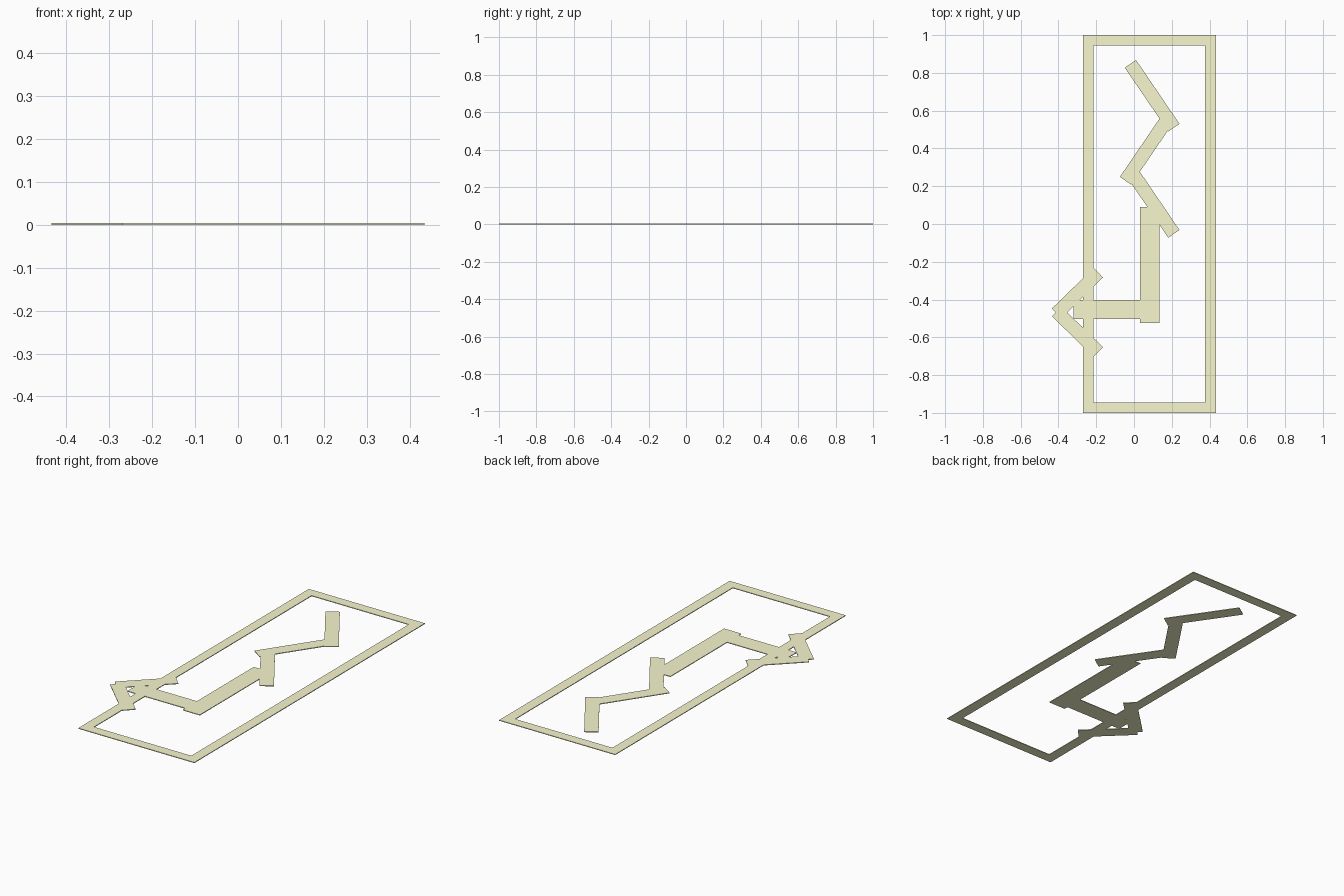
import bpy, bmesh
from mathutils import Vector

if "Cube" in bpy.data.objects:
    bpy.data.objects.remove(bpy.data.objects["Cube"])

T = 0.004  # sheet thickness

mat = bpy.data.materials.new("pale_olive")
mat.diffuse_color = (0.94, 0.94, 0.63, 1)
mat.use_nodes = True
mat.node_tree.nodes["Principled BSDF"].inputs["Base Color"].default_value = mat.diffuse_color


def finish(name, bm):
    bmesh.ops.recalc_face_normals(bm, faces=bm.faces)
    me = bpy.data.meshes.new(name)
    bm.to_mesh(me)
    bm.free()
    me.materials.append(mat)
    ob = bpy.data.objects.new(name, me)
    bpy.context.collection.objects.link(ob)
    return ob


def extrude_up(bm):
    res = bmesh.ops.extrude_face_region(bm, geom=bm.faces[:])
    verts = [g for g in res["geom"] if isinstance(g, bmesh.types.BMVert)]
    bmesh.ops.translate(bm, verts=verts, vec=(0, 0, T))


def bar(name, a, b, width):
    """Flat straight bar running from a to b."""
    a, b = Vector(a), Vector(b)
    d = (b - a).normalized()
    n = Vector((-d.y, d.x)) * width / 2
    bm = bmesh.new()
    bm.faces.new([bm.verts.new((p.x, p.y, 0)) for p in (a + n, a - n, b - n, b + n)])
    extrude_up(bm)
    return finish(name, bm)


# Rectangular border with mitred corners
def rect(bm, x0, x1, y0, y1):
    return [bm.verts.new((x, y, 0)) for x, y in ((x0, y0), (x1, y0), (x1, y1), (x0, y1))]


bm = bmesh.new()
outer = rect(bm, -0.27, 0.435, -1, 1)
inner = rect(bm, -0.214, 0.377, -0.944, 0.944)
for i in range(4):
    j = (i + 1) % 4
    bm.faces.new((outer[i], outer[j], inner[j], inner[i]))
extrude_up(bm)
finish("border_frame", bm)

# Bent arrow shaft
bar("shaft_vertical", (0.084, -0.525), (0.084, 0.09), 0.104)
bar("shaft_horizontal", (-0.32, -0.452), (0.084, -0.452), 0.1)

# Arrow head, two barbs mirrored about the tip line
TIP_Y = -0.468
for label, s in (("upper", 1), ("lower", -1)):
    bar("arrow_barb_" + label, (-0.41, TIP_Y - s * 0.005),
        (-0.189, TIP_Y + s * 0.21), 0.071)

# Zigzag, three alternating strokes
for i in range(3):
    s = 1 if i % 2 == 0 else -1
    y = -0.281 * i
    bar("zigzag_stroke_%d" % (i + 1), (0.083 - s * 0.102, 0.848 + y),
        (0.083 + s * 0.128, 0.510 + y), 0.072)
